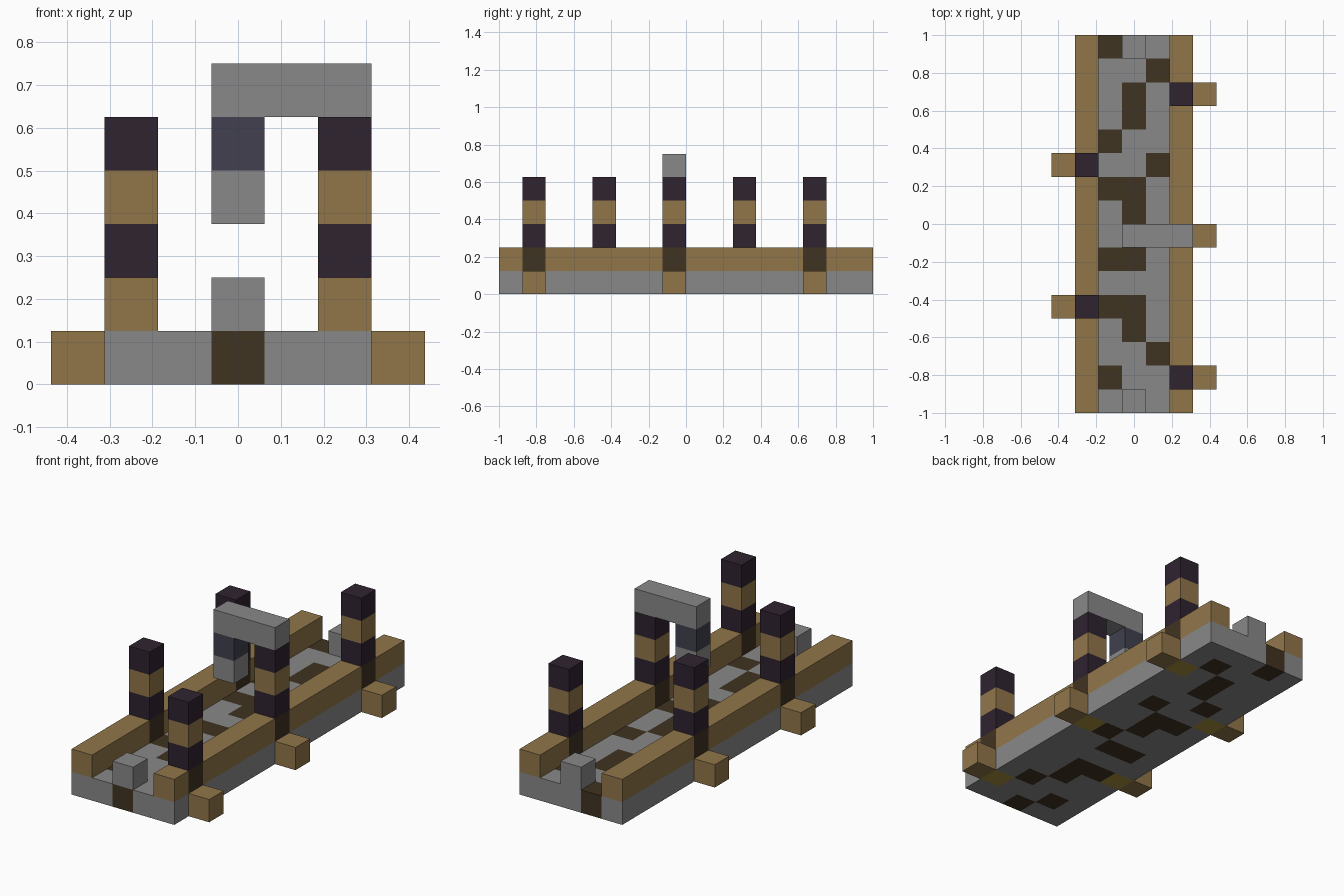
import bpy
import bmesh
from mathutils import Vector

cube = bpy.data.objects.get("Cube")
if cube:
    bpy.data.objects.remove(cube, do_unlink=True)

U = 0.125            # edge of one block
ROWS = range(16)     # blocks along the length, front to back


def material(name, rgb):
    lin = [((c / 255 + 0.055) / 1.055) ** 2.4 for c in rgb]
    m = bpy.data.materials.new(name)
    m.use_nodes = True
    m.diffuse_color = (*lin, 1)
    m.node_tree.nodes["Principled BSDF"].inputs["Base Color"].default_value = (*lin, 1)
    return m


STONE = material("grey stone", (137, 137, 137))
PLANK = material("tan plank", (145, 118, 74))
EARTH = material("dark brown wood", (64, 51, 33))
POST = material("dark plum wood", (47, 35, 48))
LAMP = material("slate blue", (65, 64, 79))
OLIVE = material("olive gold", (165, 143, 62))


def blocks(name, cells):
    """Join blocks {(column, row, level): material}, keeping only outer faces."""
    mats = list(dict.fromkeys(cells.values()))
    bm = bmesh.new()
    for (i, j, k), mat in cells.items():
        centre = Vector((i, j - 7.5, k + 0.5)) * U
        for axis in range(3):
            for sign in (-1, 1):
                step = [0, 0, 0]
                step[axis] = sign
                if (i + step[0], j + step[1], k + step[2]) in cells:
                    continue
                n = Vector(step)
                a = Vector([step[(t + 1) % 3] for t in range(3)])
                b = n.cross(a)
                corners = (a + b, b - a, -a - b, a - b)
                face = bm.faces.new([bm.verts.new(centre + (n + c) * U / 2) for c in corners])
                face.material_index = mats.index(mat)
    bmesh.ops.remove_doubles(bm, verts=bm.verts, dist=0.001)
    bmesh.ops.recalc_face_normals(bm, faces=bm.faces)
    mesh = bpy.data.meshes.new(name)
    bm.to_mesh(mesh)
    bm.free()
    for m in mats:
        mesh.materials.append(m)
    obj = bpy.data.objects.new(name, mesh)
    bpy.context.collection.objects.link(obj)
    return obj


# Rows of the posts on each side
posts = {-2: ("right", (4, 10)), 2: ("left", (1, 7, 13))}

# Deck with brown patches, and olive blocks below the posts
patches = {-1: (1, 4, 6, 9, 11, 15),
           0: (0, 3, 4, 6, 8, 9, 12, 13),
           1: (2, 7, 10, 14)}


def deck_material(i, j):
    if i in posts:
        return OLIVE if j in posts[i][1] else STONE
    return EARTH if j in patches[i] else STONE


blocks("deck", {(i, j, 0): deck_material(i, j) for i in range(-2, 3) for j in ROWS})

# Side rails, striped posts and the beam ends below them
for i, (side, rows) in posts.items():
    blocks(side + "_rail", {(i, j, 1): EARTH if j in rows else PLANK for j in ROWS})
    for n, j in enumerate(rows, 1):
        blocks(f"{side}_post_{n}", {(i, j, 2): POST, (i, j, 3): PLANK, (i, j, 4): POST})
        blocks(f"{side}_beam_end_{n}", {(i * 3 // 2, j, 0): PLANK})

# Single stone at each end of the walkway
blocks("front_stone", {(0, 0, 1): STONE})
blocks("back_stone", {(0, 15, 1): STONE})

# Arm reaching over the walkway, with a hanging lamp
blocks("lamp_arm", {(i, 7, 5): STONE for i in range(3)})
blocks("hanging_lamp", {(0, 7, 4): LAMP, (0, 7, 3): STONE})
